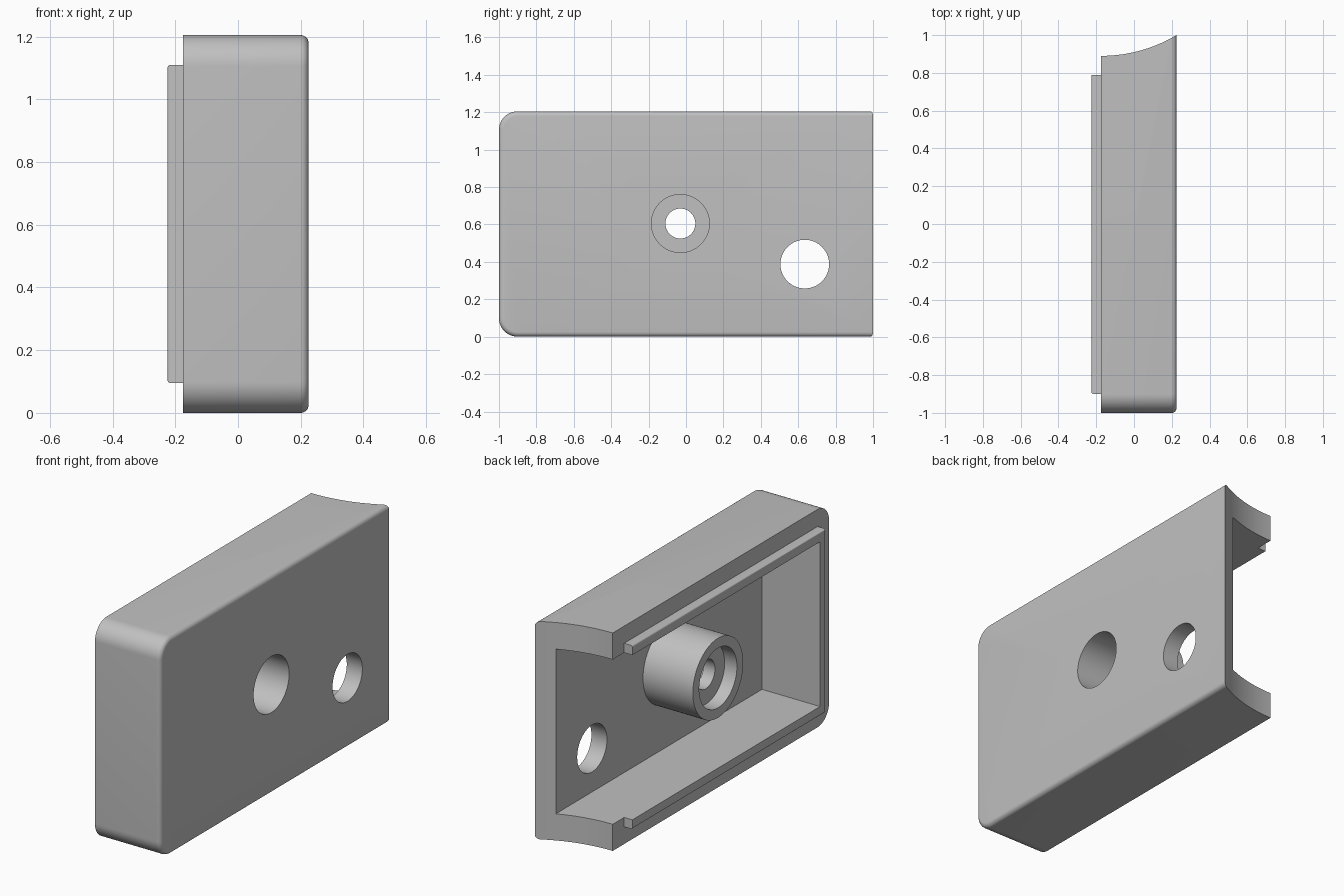
import bpy, bmesh, math
from mathutils import Matrix

if "Cube" in bpy.data.objects:
    bpy.data.objects.remove(bpy.data.objects["Cube"])

grey = bpy.data.materials.new("light grey plastic")
grey.use_nodes = True
colour = (0.53, 0.53, 0.53, 1)
grey.diffuse_color = colour
grey.node_tree.nodes["Principled BSDF"].inputs["Base Color"].default_value = colour

X_RIM, X_FACE, HEIGHT = -0.175, 0.225, 1.205
FLOOR, WALL, LIP = 0.13, 0.147, 0.095
BOSS_Y, BOSS_Z = -0.03, 0.605


def add_object(name, bm):
    bmesh.ops.recalc_face_normals(bm, faces=bm.faces)
    mesh = bpy.data.meshes.new(name)
    bm.to_mesh(mesh)
    bm.free()
    mesh.materials.append(grey)
    obj = bpy.data.objects.new(name, mesh)
    bpy.context.collection.objects.link(obj)
    return obj


def skin(bm, loops, caps=True):
    """Join successive closed loops of points with quads."""
    rings = [[bm.verts.new(p) for p in loop] for loop in loops]
    n = len(rings[0])
    for a, b in zip(rings, rings[1:]):
        for i in range(n):
            j = (i + 1) % n
            bm.faces.new((a[i], a[j], b[j], b[i]))
    if caps:
        bm.faces.new(rings[0])
        bm.faces.new(rings[-1])


def circle(x, r, y, z, n=96):
    angles = [2 * math.pi * i / n for i in range(n)]
    return [(x, y + r * math.cos(a), z + r * math.sin(a)) for a in angles]


def outline(x, inset, radius=0.1, back=1.08, steps=12):
    """Side outline with two rounded front corners."""
    r = radius - inset
    pts = [(x, back, inset), (x, back, HEIGHT - inset)]
    for cz, start in ((HEIGHT - radius, 90), (radius, 180)):
        for i in range(steps + 1):
            a = math.radians(start + 90 * i / steps)
            pts.append((x, -1 + radius + r * math.cos(a), cz + r * math.sin(a)))
    return pts


def cut(obj, bm):
    """Subtract a temporary cutter and bake the result."""
    cutter = add_object("cutter", bm)
    cutter.hide_render = True
    mod = obj.modifiers.new("cut", "BOOLEAN")
    mod.operation, mod.solver, mod.object = "DIFFERENCE", "EXACT", cutter
    graph = bpy.context.evaluated_depsgraph_get()
    mesh = bpy.data.meshes.new_from_object(obj.evaluated_get(graph))
    obj.modifiers.clear()
    obj.data = mesh
    bpy.data.objects.remove(cutter)


# Housing block with a rounded edge around the outer face
bm = bmesh.new()
FILLET = 0.025
loops = [outline(X_RIM, 0)]
for i in range(7):
    a = math.pi / 2 * i / 6
    loops.append(outline(X_FACE - FILLET * (1 - math.sin(a)), FILLET * (1 - math.cos(a))))
skin(bm, loops)
housing = add_object("housing", bm)

# Concave back end
bm = bmesh.new()
R = 0.782
bmesh.ops.create_cone(bm, cap_ends=True, segments=192, radius1=R, radius2=R, depth=3,
                      matrix=Matrix.Translation((X_RIM, 0.89 + R, 0.6)))
cut(housing, bm)

# Cavity, open at the rim and the back
bm = bmesh.new()
skin(bm, [[(x, -0.85, WALL), (x, 1.4, WALL), (x, 1.4, HEIGHT - WALL), (x, -0.85, HEIGHT - WALL)]
          for x in (-0.4, FLOOR)])
cut(housing, bm)

# Screw hole and cable hole through the plate
for r, y, z in ((0.155, BOSS_Y, BOSS_Z), (0.13, 0.635, 0.388)):
    bm = bmesh.new()
    skin(bm, [circle(0.05, r, y, z), circle(0.4, r, y, z)])
    cut(housing, bm)

# Screw boss: outer wall, end recess, web with small hole, deep counterbore
bm = bmesh.new()
profile = [(FLOOR, 0.22), (X_RIM, 0.22), (X_RIM, 0.165), (-0.1, 0.165),
           (-0.1, 0.08), (-0.03, 0.08), (-0.03, 0.155), (FLOOR, 0.155)]
skin(bm, [circle(x, r, BOSS_Y, BOSS_Z) for x, r in profile], caps=False)
boss = add_object("screw_boss", bm)

# U-shaped locating lip on the rim
bm = bmesh.new()
X_LIP, END, FRONT = -0.225, 0.79, -0.9
top = HEIGHT - LIP
u_shape = [(END, LIP), (FRONT, LIP), (FRONT, top), (END, top),
           (END, HEIGHT - WALL), (-0.85, HEIGHT - WALL), (-0.85, WALL), (END, WALL)]
skin(bm, [[(x, y, z) for y, z in u_shape] for x in (X_RIM, X_LIP)])


def outer_edge(e):
    a, b = (v.co for v in e.verts)
    if max(a.x, b.x) > X_LIP + 0.001:
        return False
    mid = (a + b) / 2
    return (abs(mid.y - FRONT) < 0.001 or abs(mid.z - LIP) < 0.001
            or abs(mid.z - top) < 0.001)


bmesh.ops.bevel(bm, geom=[e for e in bm.edges if outer_edge(e)], offset=0.01,
                segments=4, profile=0.5, affect="EDGES")
lip = add_object("locating_lip", bm)

# Smooth curved faces, keep sharp edges
bpy.ops.object.select_all(action="DESELECT")
for obj in (housing, boss, lip):
    obj.select_set(True)
bpy.context.view_layer.objects.active = housing
bpy.ops.object.shade_smooth_by_angle(angle=math.radians(30))
